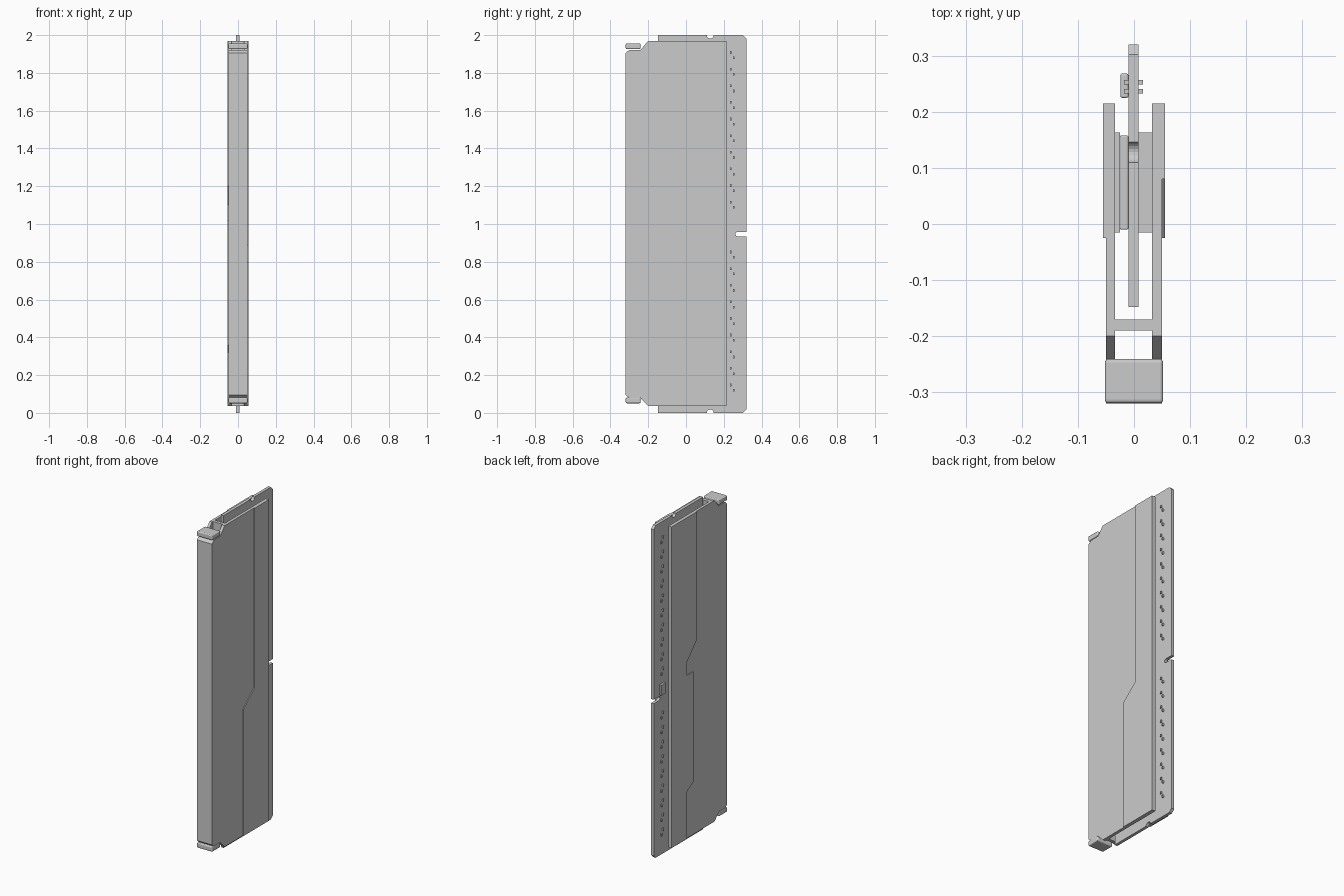
import bpy
import bmesh
from math import pi, sin, cos

cube = bpy.data.objects.get("Cube")
if cube:
    bpy.data.objects.remove(cube, do_unlink=True)

gray = bpy.data.materials.new("plain gray")
gray.use_nodes = True
gray.diffuse_color = (0.6, 0.6, 0.6, 1)
gray.node_tree.nodes["Principled BSDF"].inputs["Base Color"].default_value = (0.6, 0.6, 0.6, 1)


def finish(name, bm, bevel=0.0):
    bmesh.ops.recalc_face_normals(bm, faces=bm.faces)
    mesh = bpy.data.meshes.new(name)
    bm.to_mesh(mesh)
    bm.free()
    mesh.materials.append(gray)
    obj = bpy.data.objects.new(name, mesh)
    bpy.context.collection.objects.link(obj)
    if bevel:
        mod = obj.modifiers.new("rounded edges", 'BEVEL')
        mod.width = bevel
        mod.segments = 3
    return obj


def plate(name, outline, x0, x1):
    """Extrude a (y, z) outline from x0 to x1."""
    bm = bmesh.new()
    face = bm.faces.new([bm.verts.new((x0, y, z)) for y, z in outline])
    out = bmesh.ops.extrude_face_region(bm, geom=[face])
    moved = [v for v in out["geom"] if isinstance(v, bmesh.types.BMVert)]
    bmesh.ops.translate(bm, verts=moved, vec=(x1 - x0, 0, 0))
    return finish(name, bm)


def add_box(bm, x0, x1, y0, y1, z0, z1):
    verts = bmesh.ops.create_cube(bm, size=1)["verts"]
    bmesh.ops.scale(bm, vec=(x1 - x0, y1 - y0, z1 - z0), verts=verts)
    bmesh.ops.translate(bm, vec=((x0 + x1) / 2, (y0 + y1) / 2, (z0 + z1) / 2), verts=verts)


def box(name, *bounds, bevel=0.0):
    bm = bmesh.new()
    add_box(bm, *bounds)
    return finish(name, bm, bevel)


def arc(y, z, r, start, end, n=10):
    return [(y + r * cos(start + (end - start) * i / n),
             z + r * sin(start + (end - start) * i / n)) for i in range(n + 1)]


# Circuit board with end notches and a key slot in the contact edge
slot_z, slot_r = 0.946, 0.012
board = [(-0.148, 0)] + arc(0.128, 0, 0.018, pi, 0)
board += [(0.302, 0), (0.32, 0.018), (0.32, slot_z - slot_r)]
board += arc(0.274, slot_z, slot_r, -pi / 2, -3 * pi / 2)
board += [(0.32, slot_z + slot_r), (0.32, 1.982), (0.302, 2)]
board += arc(0.128, 2, 0.018, 0, -pi) + [(-0.148, 2)]
plate("circuit_board", board, -0.01, 0.008)

# Heat spreader side panels with clipped front corners
panel = [(-0.245, 0.078), (-0.24, 0.078), (-0.2, 0.037), (0.215, 0.037),
         (0.215, 1.97), (-0.2, 1.97), (-0.24, 1.922), (-0.245, 1.922)]
plate("left_panel", panel, 0.032, 0.05)
plate("right_panel", panel, -0.05, -0.034)

# Raised stepped areas on each panel
plate("left_raised_area", [(-0.025, 0.037), (0.215, 0.037), (0.215, 1.97),
                           (0.08, 1.97), (0.08, 0.89), (-0.025, 0.8)], 0.05, 0.055)
plate("right_raised_area", [(0.07, 0.037), (0.215, 0.037), (0.215, 1.97),
                            (-0.025, 1.97), (-0.025, 1.2), (0.07, 1.1),
                            (0.07, 1.02), (0.005, 1.02), (0.005, 0.36),
                            (0.07, 0.32)], -0.055, -0.05)

# Front bar, inner web and end caps
plate("front_bar", [(-0.32, 0.095), (-0.3, 0.078), (-0.243, 0.078),
                    (-0.243, 1.922), (-0.3, 1.922), (-0.32, 1.905)], -0.0495, 0.0495)
box("inner_web", -0.034, 0.032, -0.19, -0.17, 0.037, 1.97)
for name, z in (("top_end_cap", 1.941), ("bottom_end_cap", 0.066)):
    box(name, -0.052, 0.052, -0.319, -0.241, z - 0.015, z + 0.015, bevel=0.006)

# Thermal pads and memory chips
box("left_thermal_pad", 0.008, 0.032, -0.015, 0.163, 0.06, 1.94)
box("right_thermal_pad", -0.034, -0.025, -0.015, 0.163, 0.06, 1.94)
for i in range(8):
    z = 0.2 + i * 0.21 + (0.13 if i > 3 else 0)
    box(f"memory_chip_{i + 1}", -0.025, -0.01, -0.01, 0.158, z - 0.075, z + 0.075, bevel=0.003)

# Small controller chip near the key slot
box("controller_chip", -0.024, -0.01, 0.225, 0.268, 0.965, 1.03, bevel=0.003)

# Tiny components in staggered pairs along both faces
for name, x0, x1 in (("left_components", 0.008, 0.016), ("right_components", -0.018, -0.01)):
    bm = bmesh.new()
    for i in range(21):
        z = 0.12 + i * 0.088
        for y, dz in ((0.253, 0), (0.237, 0.028)):
            if not 0.9 < z + dz < 1.05:
                add_box(bm, x0, x1, y - 0.004, y + 0.004, z + dz - 0.007, z + dz + 0.007)
    finish(name, bm)
